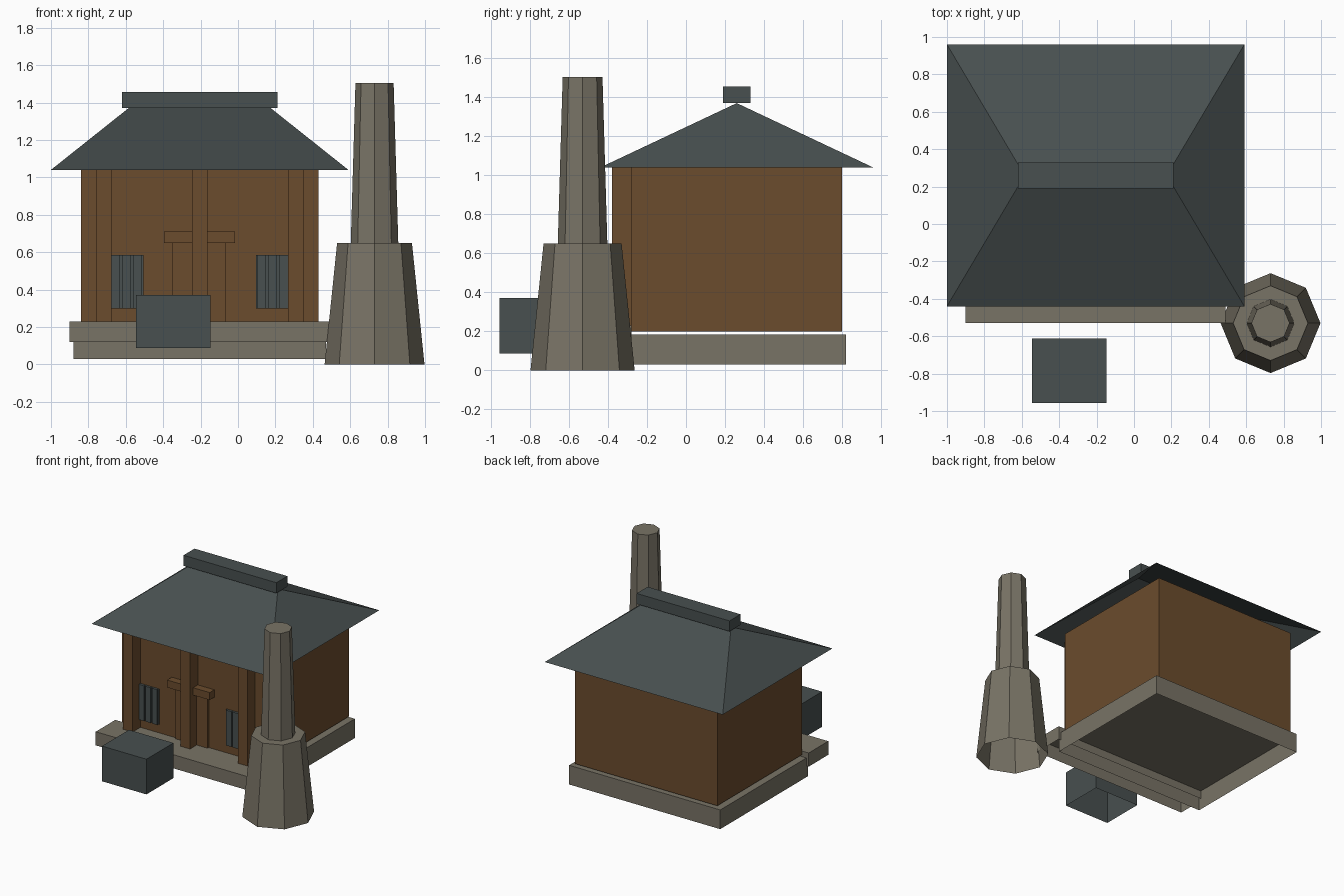
import bpy, bmesh, math

if "Cube" in bpy.data.objects:
    bpy.data.objects.remove(bpy.data.objects["Cube"])

CX, CY = -0.205, 0.26  # centre of the house


def material(name, rgb):
    m = bpy.data.materials.new(name)
    m.diffuse_color = (*rgb, 1)
    m.use_nodes = True
    m.node_tree.nodes["Principled BSDF"].inputs["Base Color"].default_value = m.diffuse_color
    return m


slate = material("slate", (0.065, 0.080, 0.080))
stone = material("stone", (0.190, 0.172, 0.132))
timber = material("timber", (0.147, 0.072, 0.026))


def finish(bm, name, mat):
    bmesh.ops.recalc_face_normals(bm, faces=bm.faces)
    # every part is open underneath
    low = [f for f in bm.faces if f.normal.z < -0.9]
    bmesh.ops.delete(bm, geom=low, context='FACES')
    me = bpy.data.meshes.new(name)
    bm.to_mesh(me)
    bm.free()
    me.materials.append(mat)
    ob = bpy.data.objects.new(name, me)
    bpy.context.collection.objects.link(ob)
    return ob


def box(name, x, y, z, mat):
    bm = bmesh.new()
    bmesh.ops.create_cube(bm, size=1)
    for v in bm.verts:
        v.co = [(a + b) / 2 + c * (b - a) for c, (a, b) in zip(v.co, (x, y, z))]
    return finish(bm, name, mat)


def octagon_cone(name, centre, r1, r2, z1, z2, mat):
    bm = bmesh.new()
    bmesh.ops.create_cone(bm, cap_ends=True, segments=8,
                          radius1=r1, radius2=r2, depth=z2 - z1)
    bmesh.ops.translate(bm, verts=bm.verts, vec=(*centre, (z1 + z2) / 2))
    return finish(bm, name, mat)


# House body, stone base and porch step
box("walls", (-0.84, 0.43), (-0.28, 0.80), (0.20, 1.04), timber)
box("base", (-0.88, 0.47), (-0.30, 0.82), (0.03, 0.185), stone)
box("porch", (-0.90, 0.49), (-0.53, -0.28), (0.12, 0.23), stone)

# Hipped roof: eaves rectangle rising to a short ridge
bm = bmesh.new()
eaves = [bm.verts.new((CX + sx * 0.795, CY + sy * 0.70, 1.04))
         for sx, sy in ((-1, -1), (1, -1), (1, 1), (-1, 1))]
left, right = [bm.verts.new((CX + s * 0.38, CY, 1.37)) for s in (-1, 1)]
a, b, c, d = eaves
for face in ((a, b, right, left), (b, c, right), (c, d, left, right), (d, a, left), (d, c, b, a)):
    bm.faces.new(face)
finish(bm, "roof", slate)
box("ridge_cap", (-0.62, 0.21), (0.19, 0.33), (1.37, 1.455), slate)

# Front posts
for name, off in (("left_post", -0.513), ("middle_post", 0), ("right_post", 0.513)):
    x = CX + off
    box(name, (x - 0.042, x + 0.042), (-0.38, -0.28), (0.23, 1.04), timber)

# Door with lintel
box("door", (-0.35, -0.065), (-0.295, -0.28), (0.23, 0.65), timber)
box("lintel", (-0.395, -0.015), (-0.34, -0.28), (0.65, 0.71), timber)

# Barred windows, mirrored about the house centre
for side, s in (("left", -1), ("right", 1)):
    x = CX + s * 0.39
    box(side + "_window", (x - 0.09, x + 0.09), (-0.289, -0.28), (0.30, 0.585), slate)
    for i in (-1, 0, 1):
        bx = x + i * 0.058
        box(f"{side}_window_bar_{i + 2}", (bx - 0.023, bx + 0.023),
            (-0.30, -0.289), (0.30, 0.585), slate)

# Chimney stack
octagon_cone("chimney_base", (0.73, -0.53), 0.267, 0.20, 0, 0.65, stone)
octagon_cone("chimney_shaft", (0.73, -0.53), 0.127, 0.102, 0.65, 1.505, stone)

# Block in front of the house
box("front_block", (-0.545, -0.148), (-0.957, -0.613), (0.088, 0.372), slate)
